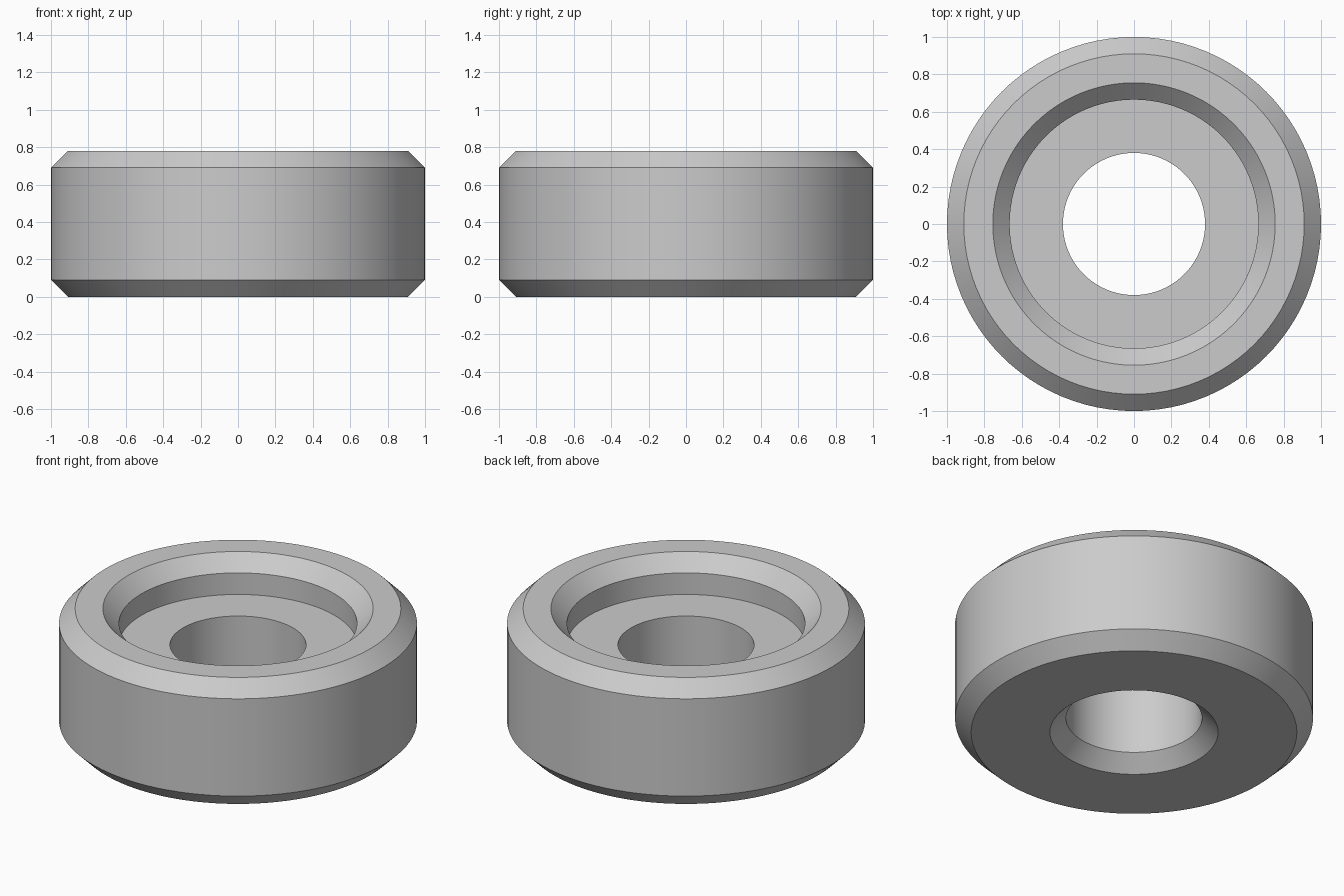
import bpy
import bmesh
import math

cube = bpy.data.objects.get("Cube")
if cube:
    bpy.data.objects.remove(cube, do_unlink=True)

SEGMENTS = 96
HEIGHT = 0.78
CHAMFER = 0.09
OUTER, RECESS, BORE = 1.0, 0.665, 0.38
FLOOR = 0.557

# Plain grey material
grey = bpy.data.materials.new("light grey")
grey.use_nodes = True
colour = (0.6, 0.6, 0.6, 1)
grey.diffuse_color = colour
grey.node_tree.nodes["Principled BSDF"].inputs["Base Color"].default_value = colour

# Closed cross-section as (radius, height)
profile = [
    (BORE + CHAMFER, 0),
    (OUTER - CHAMFER, 0),
    (OUTER, CHAMFER),
    (OUTER, HEIGHT - CHAMFER),
    (OUTER - CHAMFER, HEIGHT),
    (RECESS + CHAMFER, HEIGHT),
    (RECESS, HEIGHT - CHAMFER),
    (RECESS, FLOOR),
    (BORE, FLOOR),
    (BORE, CHAMFER),
]

# Revolve the section into a chamfered ring with a counterbore
bm = bmesh.new()
verts = [bm.verts.new((r, 0, z)) for r, z in profile]
edges = [bm.edges.new((a, b)) for a, b in zip(verts, verts[1:] + verts[:1])]
bmesh.ops.spin(bm, geom=verts + edges, cent=(0, 0, 0), axis=(0, 0, 1),
               angle=math.tau, steps=SEGMENTS, use_merge=True)
bmesh.ops.remove_doubles(bm, verts=bm.verts, dist=0.0001)
bmesh.ops.recalc_face_normals(bm, faces=bm.faces)

mesh = bpy.data.meshes.new("counterbored_ring")
bm.to_mesh(mesh)
bm.free()
mesh.materials.append(grey)
ring = bpy.data.objects.new("counterbored_ring", mesh)
bpy.context.collection.objects.link(ring)

# Smooth round walls, crisp chamfer edges
bpy.ops.object.select_all(action='DESELECT')
ring.select_set(True)
bpy.context.view_layer.objects.active = ring
bpy.ops.object.shade_smooth_by_angle(angle=math.radians(30))
